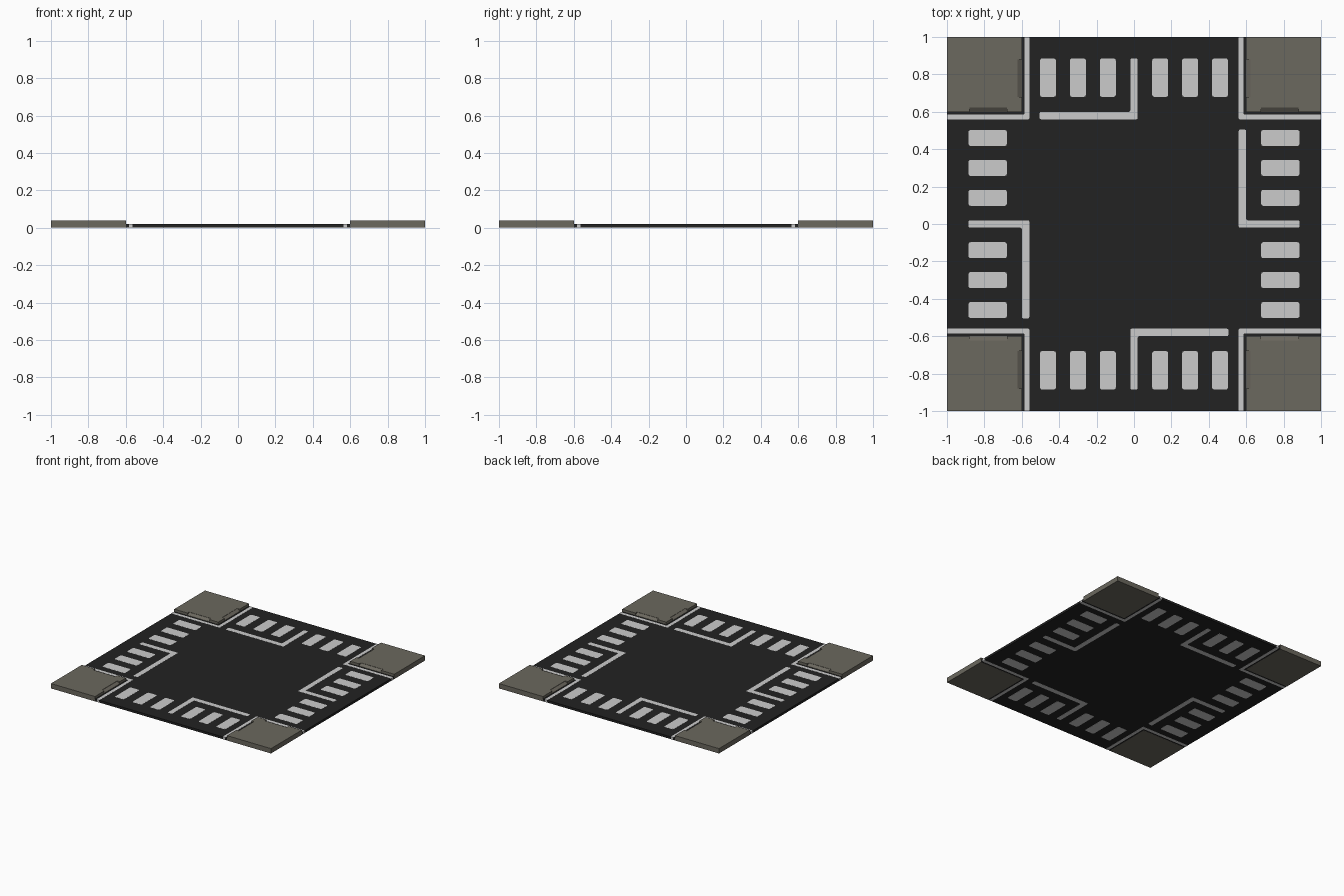
import bpy, bmesh, math
from mathutils import Matrix

if "Cube" in bpy.data.objects:
    bpy.data.objects.remove(bpy.data.objects["Cube"])


def material(name, rgb):
    m = bpy.data.materials.new(name)
    m.diffuse_color = (*rgb, 1)
    m.use_nodes = True
    m.node_tree.nodes["Principled BSDF"].inputs["Base Color"].default_value = m.diffuse_color
    return m


ASPHALT = material("asphalt", (0.016, 0.016, 0.016))
PAINT = material("road paint", (0.6, 0.6, 0.6))
PAVING = material("paving stone", (0.147, 0.138, 0.112))


def prism(bm, outline, z0, z1, round_corners=0.0):
    """Extrude a counter-clockwise outline, optionally rounding its upright edges."""
    part = bmesh.new()
    base = part.faces.new([part.verts.new((x, y, z0)) for x, y in outline])
    top = bmesh.ops.extrude_face_region(part, geom=[base])["geom"]
    for v in top:
        if isinstance(v, bmesh.types.BMVert):
            v.co.z = z1
    if round_corners:
        upright = [e for e in part.edges
                   if abs(e.verts[0].co.z - e.verts[1].co.z) > 1e-5]
        bmesh.ops.bevel(part, geom=upright, offset=round_corners, segments=2,
                        profile=0.5, affect='EDGES')
    bmesh.ops.recalc_face_normals(part, faces=part.faces)
    tmp = bpy.data.meshes.new("tmp")
    part.to_mesh(tmp)
    part.free()
    bm.from_mesh(tmp)
    bpy.data.meshes.remove(tmp)


def finish(name, bm, mat, turn=0):
    bm.transform(Matrix.Rotation(turn * math.pi / 2, 4, 'Z'))
    me = bpy.data.meshes.new(name)
    bm.to_mesh(me)
    bm.free()
    me.materials.append(mat)
    ob = bpy.data.objects.new(name, me)
    bpy.context.collection.objects.link(ob)


def rect(x0, x1, y0, y1):
    return [(x0, y0), (x1, y0), (x1, y1), (x0, y1)]


# Cross-shaped road slab, a hair thinner than the paint that runs through it
bm = bmesh.new()
a, b = 0.6, 0.9995
prism(bm, [(-a, -b), (a, -b), (a, -a), (b, -a), (b, a), (a, a),
           (a, b), (-a, b), (-a, a), (-b, a), (-b, -a), (-a, -a)], 0.0006, 0.0194)
finish("road", bm, ASPHALT)

# Four identical quarters, turned about the middle
for k in range(4):
    # Zebra crossing bars
    bm = bmesh.new()
    for c in (-0.46, -0.30, -0.14, 0.14, 0.30, 0.46):
        prism(bm, rect(c - 0.0425, c + 0.0425, 0.68, 0.885), 0, 0.02, 0.01)
    finish("crossing_bars", bm, PAINT, k)

    # Stop line with the lane divider
    bm = bmesh.new()
    prism(bm, [(-0.505, 0.56), (0.02, 0.56), (0.02, 0.885), (-0.02, 0.885),
               (-0.02, 0.6), (-0.505, 0.6)], 0, 0.02, 0.008)
    finish("stop_line", bm, PAINT, k)

    # Edge line around the pavement corner
    bm = bmesh.new()
    prism(bm, [(-1, 0.56), (-0.56, 0.56), (-0.56, 1), (-0.586, 1),
               (-0.586, 0.586), (-1, 0.586)], 0, 0.02, 0.004)
    finish("edge_line", bm, PAINT, k)

    # Raised pavement corner, notched for two dropped kerbs
    bm = bmesh.new()
    prism(bm, [(-1, 0.6), (-0.88, 0.6), (-0.88, 0.623), (-0.68, 0.623), (-0.68, 0.6),
               (-0.6, 0.6), (-0.6, 0.68), (-0.623, 0.68), (-0.623, 0.88), (-0.6, 0.88),
               (-0.6, 1), (-1, 1)], 0, 0.04)
    finish("pavement", bm, PAVING, k)

    # Sloped dropped kerbs filling the notches
    bm = bmesh.new()
    prism(bm, rect(-0.88, -0.68, 0.6, 0.623), 0, 0.038)
    prism(bm, rect(-0.623, -0.6, 0.68, 0.88), 0, 0.038)
    for v in bm.verts:
        if v.co.z > 0.03 and (abs(v.co.y - 0.6) < 1e-4 or abs(v.co.x + 0.6) < 1e-4):
            v.co.z = 0.022
    finish("dropped_kerbs", bm, PAVING, k)
